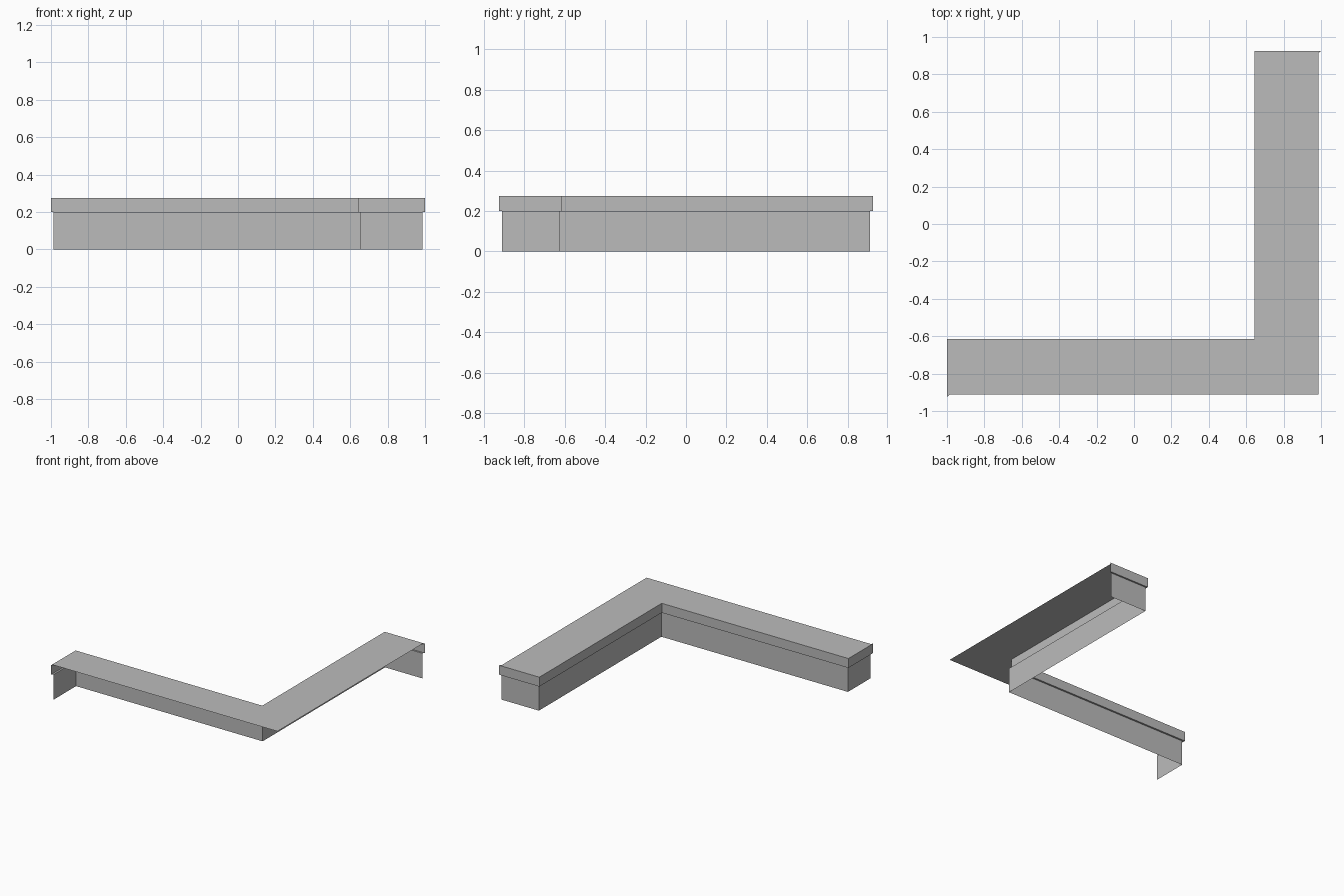
import bpy
import bmesh

cube = bpy.data.objects.get("Cube")
if cube:
    bpy.data.objects.remove(cube, do_unlink=True)

grey = bpy.data.materials.new("plain grey")
grey.use_nodes = True
grey.diffuse_color = (0.5, 0.5, 0.5, 1)
grey.node_tree.nodes["Principled BSDF"].inputs["Base Color"].default_value = (0.5, 0.5, 0.5, 1)

LEDGE_Z, TOP_Z = 0.2, 0.275
# Footprint paths: right end, inner corner, back end
base_path = [(-0.986, -0.912), (-0.986, -0.63), (0.658, -0.63), (0.658, 0.912), (0.986, 0.912)]
trim_path = [(-1, -0.925), (-1, -0.616), (0.645, -0.616), (0.645, 0.925), (1, 0.925)]


def finish(name, bm):
    mesh = bpy.data.meshes.new(name)
    bm.to_mesh(mesh)
    bm.free()
    mesh.materials.append(grey)
    obj = bpy.data.objects.new(name, mesh)
    bpy.context.collection.objects.link(obj)


def strip(name, lower, z_low, upper, z_high):
    """Open sheet between two matching paths, facing outward."""
    bm = bmesh.new()
    low = [bm.verts.new((x, y, z_low)) for x, y in lower]
    high = [bm.verts.new((x, y, z_high)) for x, y in upper]
    for i in range(len(low) - 1):
        bm.faces.new((low[i], high[i], high[i + 1], low[i + 1]))
    finish(name, bm)


# Upright sheets and the narrow overhang between them
strip("base_wall", base_path, 0, base_path, LEDGE_Z)
strip("overhang_underside", base_path, LEDGE_Z, trim_path, LEDGE_Z)
strip("counter_edge", trim_path, LEDGE_Z, trim_path, TOP_Z)

# L-shaped counter top, split along the mitre at the corner
bm = bmesh.new()
inner = [bm.verts.new((x, y, TOP_Z)) for x, y in trim_path]
corner_points = [(-0.986, -0.912), (0.986, -0.912), (0.986, 0.912)]
front, corner, back = [bm.verts.new((x, y, TOP_Z)) for x, y in corner_points]
bm.faces.new((inner[0], front, corner, inner[2], inner[1]))
bm.faces.new((corner, back, inner[4], inner[3], inner[2]))
bmesh.ops.dissolve_edges(bm, edges=[bm.edges.get((corner, inner[2]))], use_verts=False)
finish("counter_top", bm)
